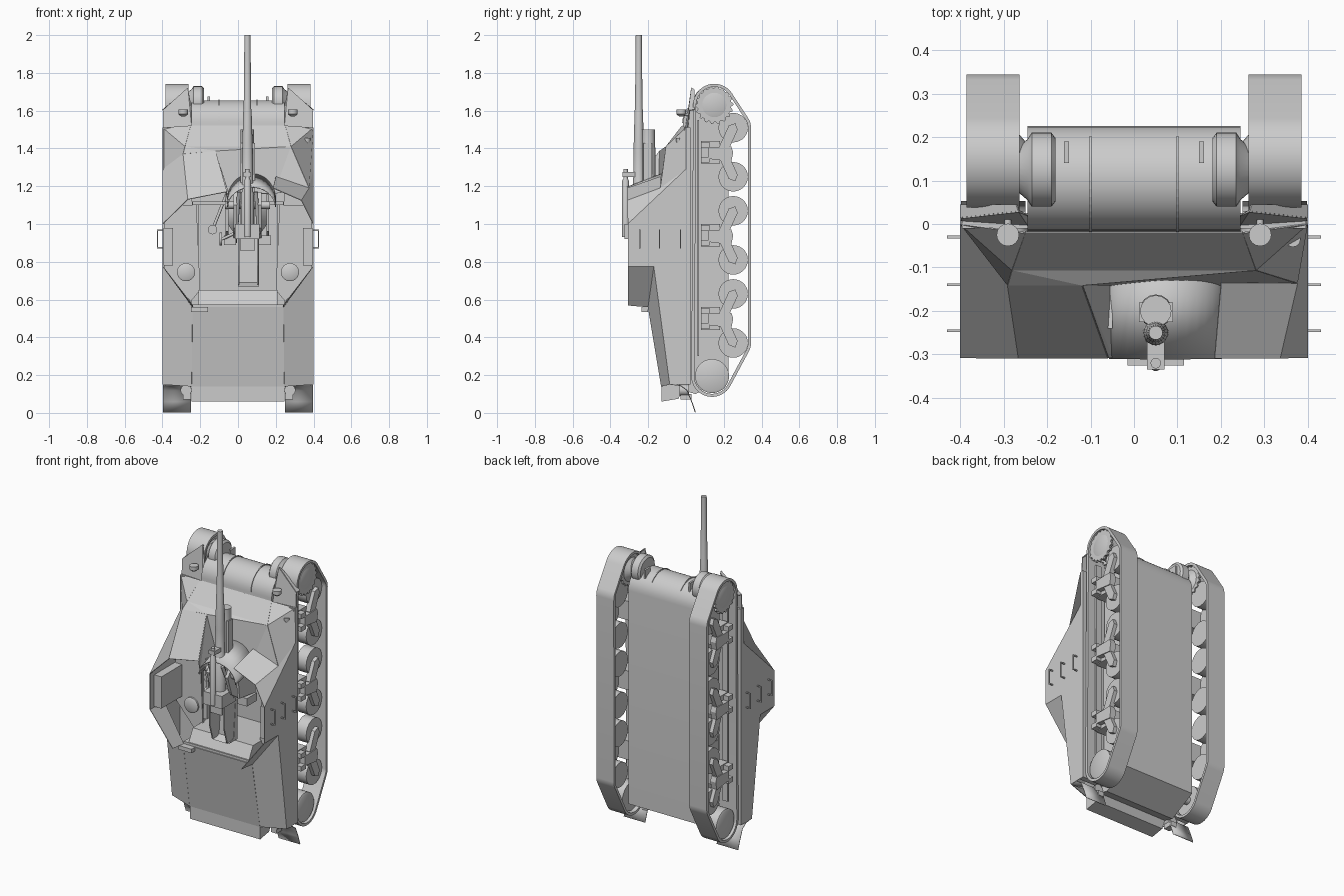
import bpy, math
from mathutils import Vector

def mesh(name, verts, faces, thick=0, smooth=False):
    me = bpy.data.meshes.new(name)
    me.from_pydata(verts, [], faces)
    ob = bpy.data.objects.new(name, me)
    bpy.context.collection.objects.link(ob)
    bpy.context.view_layer.objects.active = ob
    ob.select_set(True)
    bpy.ops.object.mode_set(mode='EDIT')
    bpy.ops.mesh.select_all(action='SELECT')
    bpy.ops.mesh.normals_make_consistent()
    bpy.ops.object.mode_set(mode='OBJECT')
    if thick:
        m = ob.modifiers.new("thickness", 'SOLIDIFY')
        m.thickness, m.offset = thick, 0
    if smooth:
        bpy.ops.object.shade_smooth_by_angle(angle=math.radians(35))
    ob.select_set(False)
    return ob

def profile(name, pts, x0, x1, smooth=False):
    """Extrude a (y, z) outline along x."""
    n = len(pts)
    v = [(x, y, z) for x in (x0, x1) for y, z in pts]
    f = [list(range(n)), list(range(n, 2 * n))]
    f += [(i, (i + 1) % n, n + (i + 1) % n, n + i) for i in range(n)]
    return mesh(name, v, f, smooth=smooth)

def box(name, x0, x1, y0, y1, z0, z1):
    return profile(name, [(y0, z0), (y1, z0), (y1, z1), (y0, z1)], x0, x1)

def lathe(name, p, axis, prof, n=24):
    """Turned part: prof is (distance along axis, radius), starting at p."""
    q = Vector(axis).to_track_quat('Z', 'Y')
    v = [Vector(p) + q @ Vector((r * math.cos(2 * math.pi * i / n), r * math.sin(2 * math.pi * i / n), d))
         for d, r in prof for i in range(n)]
    k = len(prof)
    f = [(a * n + i, a * n + (i + 1) % n, (a + 1) * n + (i + 1) % n, (a + 1) * n + i)
         for a in range(k - 1) for i in range(n)]
    f += [list(range(n)), list(range((k - 1) * n, k * n))]
    return mesh(name, v, f, smooth=True)

def rod(name, a, b, r, n=12):
    d = Vector(b) - Vector(a)
    return lathe(name, a, d, [(0, r), (d.length, r)], n)

def arc(cy, cz, r, a0, a1, n):
    return [(cy + r * math.cos(math.radians(a0 + (a1 - a0) * i / n)),
             cz + r * math.sin(math.radians(a0 + (a1 - a0) * i / n))) for i in range(n + 1)]

# Lower hull with rounded nose and open crew well
nose = arc(.105, 1.535, .12, 0, 180, 16)
profile("lower_hull", [(.225, .19)] + nose +
        [(-.02, 1.12), (.13, 1.12), (.13, .65), (-.02, .65), (-.02, .12), (.05, .1)], -.245, .245, True)
for x in (-.1, .1):
    profile("nose_flange", arc(.105, 1.535, .125, 40, 180, 16), x - .003, x + .003)
for x in (-.155, .155):
    box("tow_lug", x - .006, x + .006, .14, .19, 1.62, 1.675)

# Superstructure armour, one thin sheet per side
def side(name, s, E, H, I, D):
    v = [(.398 * s, 0, 1.51), (.398 * s, 0, 1.29), (.398 * s, -.308, 1.0), (.25 * s, -.02, 1.52), E, H, I, D,
         (.398 * s, -.308, .775), (.398 * s, -.17, .775), (.24 * s, -.308, .57), (.24 * s, -.2, .56),
         (.245 * s, -.13, .14), (.398 * s, -.085, .15), (.398 * s, .025, .15), (.398 * s, .025, 1.51),
         (.28 * s, -.105, 1.41)]
    f = [(3, 0, 16), (0, 1, 4, 16), (1, 2, 7, 4), (4, 7, 6, 5),
         (0, 15, 14, 13, 9, 8, 2, 1), (8, 10, 11, 9), (9, 11, 12, 13)]
    mesh(name, v, f, .004)

side("right_armour", 1, (.375, -.135, 1.19), (.2, -.135, 1.25), (.185, -.308, 1.19), (.335, -.308, 1.125))
side("left_armour", -1, (-.29, -.14, 1.37), (-.12, -.14, 1.385), (-.06, -.308, 1.17), (-.265, -.308, 1.13))
mesh("left_inner_cheek", [(-.12, -.14, 1.385), (-.06, -.308, 1.17), (-.05, -.308, 1.11), (-.05, -.13, 1.13)],
     [(0, 1, 2), (0, 2, 3)], .004)

# Sloped driver deck
mesh("front_deck", [(-.25, -.02, 1.52), (.25, -.02, 1.52), (.28, -.105, 1.41), (-.28, -.105, 1.41),
                    (.375, -.135, 1.19), (.19, -.14, 1.16), (-.05, -.14, 1.16), (-.12, -.14, 1.385),
                    (-.29, -.14, 1.37)],
     [(0, 1, 2, 3), (2, 4, 5), (2, 5, 6, 7), (2, 7, 3), (3, 7, 8)], .004)
box("deck_bulkhead", -.24, .24, -.12, .1, 1.1, 1.12)

# Curved gun shield, lower toward the roof
sh = [(math.cos(math.pi * i / 16), math.sin(math.pi * i / 16)) for i in range(17)]
mesh("curved_gun_shield", [(.072 + .127 * c, y, z + r * q) for y, z, r in ((-.13, 1.13, .135), (-.31, 1.09, .105))
                           for c, q in sh],
     [(i, i + 1, 18 + i, 17 + i) for i in range(16)], .006, True)

# Rear plate and overhang
mesh("rear_plate", [(-.24, -.2, .56), (.24, -.2, .56), (.245, -.13, .14), (-.245, -.13, .14)], [(0, 1, 2, 3)], .004)
profile("rear_overhang", [(-.13, .06), (-.04, .075), (0, .16), (-.13, .145)], -.245, .245)
profile("rear_bench", [(-.19, .575), (-.02, .575), (-.02, .65), (-.15, .65)], -.21, .21)
box("rear_step_hinge", -.25, -.16, -.235, -.2, .535, .56)
box("engine_bulkhead", -.24, .24, -.198, .0, .56, .575)

for s, n in ((1, "right"), (-1, "left")):
    def sbox(name, x0, x1, *r):
        return box(n + "_" + name, s * x0, s * x1, *r)
    # Hull well side, sponson floor, shelf and stowage
    sbox("well_side", .232, .244, -.02, .22, .6, 1.2)
    sbox("sponson_floor", .21, .396, -.01, .025, .15, 1.51)
    mesh(n + "_shelf_wall", [(s * .22, -.06, 1.1), (s * .39, -.06, 1.1), (s * .39, -.06, .75),
                             (s * .25, -.06, .59), (s * .2, -.06, .65)], [(0, 1, 2, 3, 4)], .01)
    sbox("stowage_box", .345, .395, -.27, -.06, .78, .98)
    lathe(n + "_round_hatch", (s * .275, -.065, .745), (0, -1, 0), [(0, .048), (.01, .048), (.015, .04)])
    # Front fender and rear mudguard
    mesh(n + "_front_fender", [(s * .398, .01, 1.51), (s * .398, .015, 1.6), (s * .265, .03, 1.72),
                               (s * .245, .02, 1.6), (s * .245, .0, 1.51)], [(0, 1, 2, 4), (2, 3, 4)], .006)
    mesh(n + "_fender_lip", [(s * .398, .015, 1.6), (s * .265, .03, 1.72), (s * .27, .045, 1.71), (s * .398, .045, 1.605)],
         [(0, 1, 2, 3)], .005)
    mesh(n + "_rear_mudguard", [(x * s, y, z) for x in (.25, .398)
                                for y, z in ((-.085, .152), (-.03, .145), (.005, .12), (.03, .06), (.05, .003))],
         [(i, i + 1, i + 6, i + 5) for i in range(4)], .005, True)
    sbox("tail_light_bracket", .25, .29, -.03, .03, .07, .1)
    lathe(n + "_tail_light", (s * .275, -.035, .12), (0, 1, 0), [(0, .03), (.05, .03)], 12)
    # Headlight
    lathe(n + "_headlight", (s * .29, -.025, 1.57), (0, 0, 1), [(0, .012), (.012, .026), (.035, .026)], 16)
    rod(n + "_headlight_post", (s * .29, .015, 1.58), (s * .29, -.03, 1.58), .008)
    # Grab handles
    for y in (-.245, -.14, -.03):
        sbox("handle_bar", .424, .43, y - .003, y + .003, .87, .97)
        for z in (.87, .963):
            sbox("handle_end", .398, .43, y - .003, y + .003, z, z + .007)
    # Final drive
    lathe(n + "_final_drive", (s * .18, .125, 1.645), (s, 0, 0),
          [(0, .072), (.01, .085), (.055, .085), (.065, .07), (.1, .04)], 28)

    # Track belt wrapped around sprocket, idler and end wheels
    circ = [(.15, 1.63, .112), (.138, .195, .11), (.25, 1.51, .094), (.25, .37, .094)]
    N = 96
    ring = []
    for i in range(N):
        c, d = math.cos(2 * math.pi * i / N), math.sin(2 * math.pi * i / N)
        a = max(circ, key=lambda k: k[0] * c + k[1] * d + k[2])
        ring.append((a, c, d))
    v = [(s * x, a[0] + (a[2] - t) * c, a[1] + (a[2] - t) * d)
         for x, t in ((.263, 0), (.385, 0), (.385, .016), (.263, .016)) for a, c, d in ring]
    mesh(n + "_track", v, [(k * N + i, k * N + (i + 1) % N, (k + 1) % 4 * N + (i + 1) % N, (k + 1) % 4 * N + i)
                           for k in range(4) for i in range(N)], smooth=True)
    # Sprocket and idler
    teeth = [(.15 + r * math.cos(math.pi * i / 36), 1.63 + r * math.sin(math.pi * i / 36))
             for i in range(72) for r in [.101 if i % 4 < 2 else .09]]
    for x in (.285, .368):
        profile(n + "_sprocket_ring", teeth, s * (x - .007), s * (x + .007))
    lathe(n + "_sprocket_hub", (s * .25, .15, 1.63), (s, 0, 0), [(0, .04), (.03, .075), (.12, .075), (.127, .06)])
    lathe(n + "_idler", (s * .285, .138, .195), (s, 0, 0), [(0, .09), (.085, .09), (.09, .08)], 28)
    rod(n + "_idler_axle", (s * .24, .138, .195), (s * .3, .138, .195), .025)
    # Bogies: bracket, paired arms and road wheels
    for zc in (1.38, .94, .5):
        sbox("bogie_bracket", .24, .35, .08, .18, zc - .06, zc + .06)
        profile(n + "_bogie_cap", [(.12, zc - .035), (.24, zc - .05), (.25, zc), (.24, zc + .03), (.12, zc + .025)],
                s * .345, s * .383)
        for dz in (-.055, .025):
            sbox("bogie_foot", .33, .385, .08, .125, zc + dz, zc + dz + .03)
        for t in (1, -1):
            w = (.25, zc + t * .13)
            lathe(n + "_road_wheel", (s * .285, *w), (s, 0, 0), [(0, .078), (.07, .078)], 28)
            a, b = Vector((.2, zc + t * .02)), Vector((.25, zc + t * .13))
            d = (b - a).normalized() * .026
            p = Vector((-d.y, d.x))
            profile(n + "_suspension_arm", [a + p, a - d, a - p, b - p, b + d, b + p], s * .345, s * .378)
    sbox("skid_rail", .3, .34, .06, .07, .3, 1.55)

lathe("marker_lamp", (.365, -.035, 1.43), (0, 0, 1), [(0, .015), (.012, .018), (.025, .018)], 12)

# Gun barrel and recoil system
gx, gy = .05, -.25
lathe("gun_barrel", (gx, gy, .98), (0, 0, 1),
      [(0, .035), (.18, .035), (.19, .03), (.4, .028), (.62, .022), (.63, .02), (1.02, .016)], 20)
box("cradle", .012, .09, -.225, -.18, .98, 1.43)
lathe("recoil_cylinder", (gx, -.2, 1.2), (0, 0, 1), [(0, .038), (.2, .038), (.21, .036), (.3, .036)], 16)
lathe("recuperator", (gx, -.32, .93), (0, 0, 1), [(0, .018), (.3, .018), (.31, .012), (.36, .012)], 14)
box("barrel_clamp", .03, .07, -.335, -.26, 1.25, 1.275)
box("breech_ring", -.015, .115, -.325, -.19, .92, 1.0)
box("breech_block", .01, .09, -.29, -.2, .86, .92)
profile("recoil_guard_tray", [(-.16, .67), (-.16, .92), (-.18, .92), (-.2, .69), (-.25, .67)], .0, .11)
for x in (.0, .1):
    profile("recoil_guard_side", [(-.17, .68), (-.26, .68), (-.29, .78), (-.29, .92), (-.17, .92)], x, x + .008)

# Mount: pedestal, trunnion cheeks, seats and handwheels
lathe("pedestal", (gx, .13, 1.04), (0, -1, 0), [(0, .11), (.05, .11), (.1, .07), (.24, .07)], 24)
for s in (1, -1):
    profile("mount_cheek", [(-.12, .9), (-.12, 1.15), (-.23, 1.17), (-.28, 1.1), (-.24, .98)],
            gx + s * .055, gx + s * .075)
    profile("mount_side_plate", [(-.06, .94), (-.06, 1.14), (-.24, 1.16), (-.22, .96)], gx + s * .1, gx + s * .115)
    rod("trunnion", (gx + s * .03, gy + .02, 1.1), (gx + s * .12, gy + .02, 1.1), .02)
    rod("elevating_strut", (gx + s * .06, -.2, .95), (gx + s * .045, -.29, 1.17), .01)
    box("mount_foot", gx + s * .06, gx + s * .125, -.16, -.06, .89, .94)
lathe("traverse_handwheel", (-.085, -.17, .92), (-1, 0, 0), [(0, .035), (.012, .035)], 16)
rod("handwheel_shaft", (-.085, -.17, .92), (.0, -.17, .96), .008)
lathe("gunner_seat", (-.135, -.1, .97), (0, -1, 0), [(0, .025), (.015, .025)], 16)
rod("seat_arm", (-.135, -.1, .97), (-.06, -.09, 1.16), .008)
